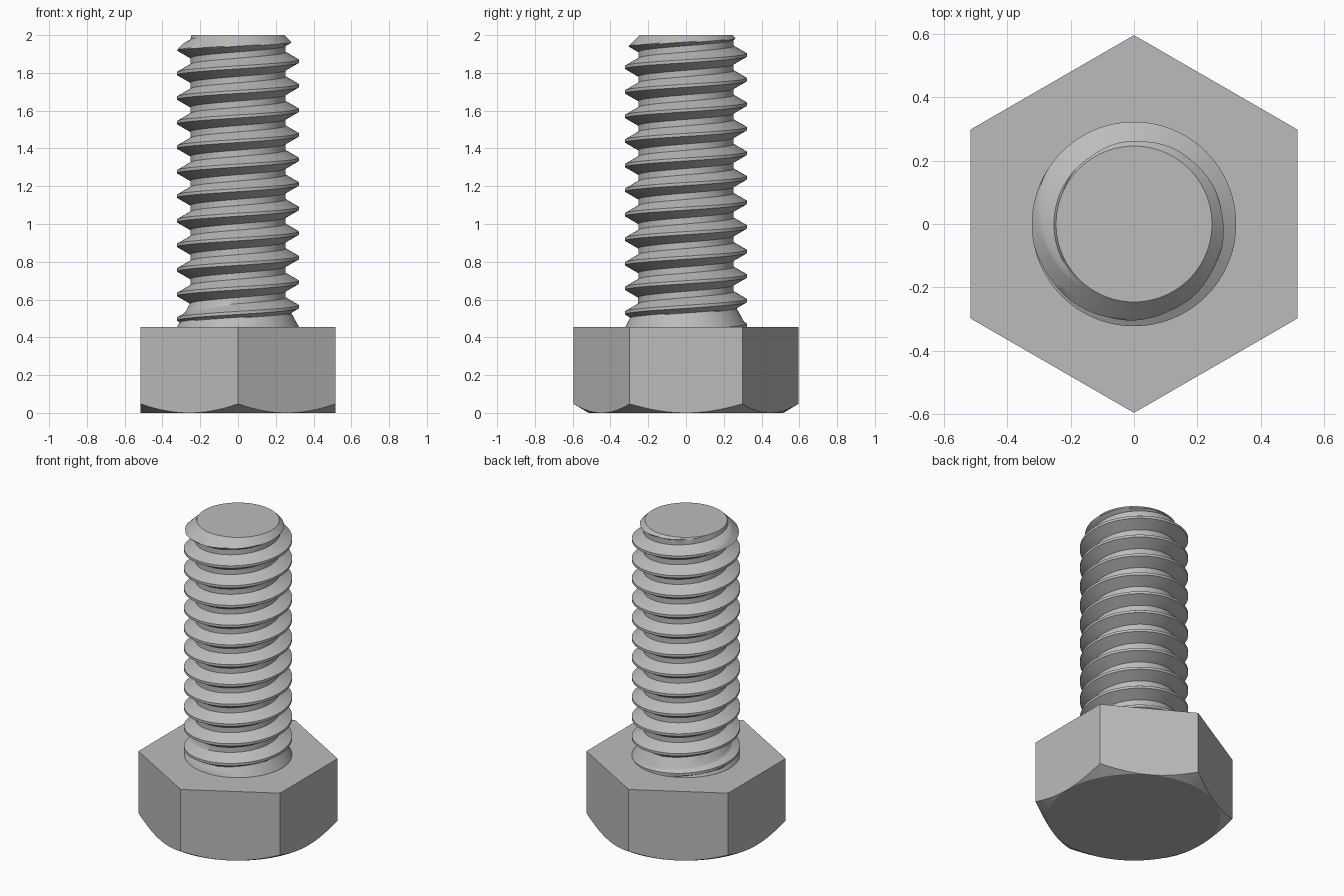
import bpy, bmesh, math

cube = bpy.data.objects.get("Cube")
if cube:
    bpy.data.objects.remove(cube, do_unlink=True)

SEG = 96
APOTHEM, HEAD_TOP, HEAD_CHAMFER = 0.516, 0.455, 0.6
MAJOR, MINOR, PITCH = 0.3225, 0.2527, 0.13
TIP, TIP_R, CREST_Z = 2.0, 0.246, 1.862

steel = bpy.data.materials.new("grey steel")
steel.use_nodes = True
colour = (0.5, 0.5, 0.5, 1)
steel.diffuse_color = colour
steel.node_tree.nodes["Principled BSDF"].inputs["Base Color"].default_value = colour


def polar(r, a, z):
    return (r * math.cos(a), r * math.sin(a), z)


def finish(name, bm):
    """Weld, cap and shade a mesh, then add it to the scene."""
    bmesh.ops.remove_doubles(bm, verts=bm.verts, dist=0.00005)
    rim = [e for e in bm.edges if e.is_boundary]
    bmesh.ops.holes_fill(bm, edges=rim, sides=0)
    bmesh.ops.recalc_face_normals(bm, faces=bm.faces)
    mesh = bpy.data.meshes.new(name)
    bm.to_mesh(mesh)
    bm.free()
    mesh.materials.append(steel)
    obj = bpy.data.objects.new(name, mesh)
    bpy.context.collection.objects.link(obj)
    bpy.ops.object.select_all(action="DESELECT")
    obj.select_set(True)
    bpy.context.view_layer.objects.active = obj
    bpy.ops.object.shade_smooth_by_angle(angle=math.radians(30))


def skin(bm, columns):
    """Join neighbouring columns of vertices with quads."""
    for left, right in zip(columns, columns[1:]):
        for j in range(len(left) - 1):
            bm.faces.new((left[j], right[j], right[j + 1], left[j + 1]))


# Hexagonal head, its underside rounded off by a cone
bm = bmesh.new()
columns = []
for i in range(SEG + 1):
    a = math.tau * i / SEG
    off = (a + math.pi / 6) % (math.pi / 3) - math.pi / 6
    r = APOTHEM / math.cos(off)
    ring = [(APOTHEM, 0), (r, (r - APOTHEM) * HEAD_CHAMFER), (r, HEAD_TOP)]
    columns.append([bm.verts.new(polar(r, a, z)) for r, z in ring])
skin(bm, columns)
finish("hex_head", bm)


# Threaded shank: mesh rows follow the helix so crests and roots stay crisp
def shank_radius(z, a):
    turn = (z - CREST_Z) / PITCH - a / math.tau
    d = abs(turn - round(turn)) * PITCH
    r = MAJOR - max(0, d - PITCH / 16) * math.sqrt(3)
    neck = MAJOR - max(0, z - HEAD_TOP) * 0.55
    r = max(r, MINOR, min(MAJOR, neck))
    return min(r, TIP_R + TIP - z)


crest = PITCH / 16
flank = (MAJOR - MINOR) / math.sqrt(3)
steps = 8
half = [crest + flank * k / steps for k in range(steps + 1)]
offsets = [-d for d in reversed(half)] + half

bm = bmesh.new()
columns = []
for i in range(SEG + 1):
    a = math.tau * i / SEG
    column = []
    for k in range(-14, 4):
        for d in offsets:
            z = CREST_Z + PITCH * (k + a / math.tau) + d
            z = min(max(z, HEAD_TOP - 0.01), TIP)
            column.append(bm.verts.new(polar(shank_radius(z, a), a, z)))
    columns.append(column)
skin(bm, columns)
finish("threaded_shank", bm)
